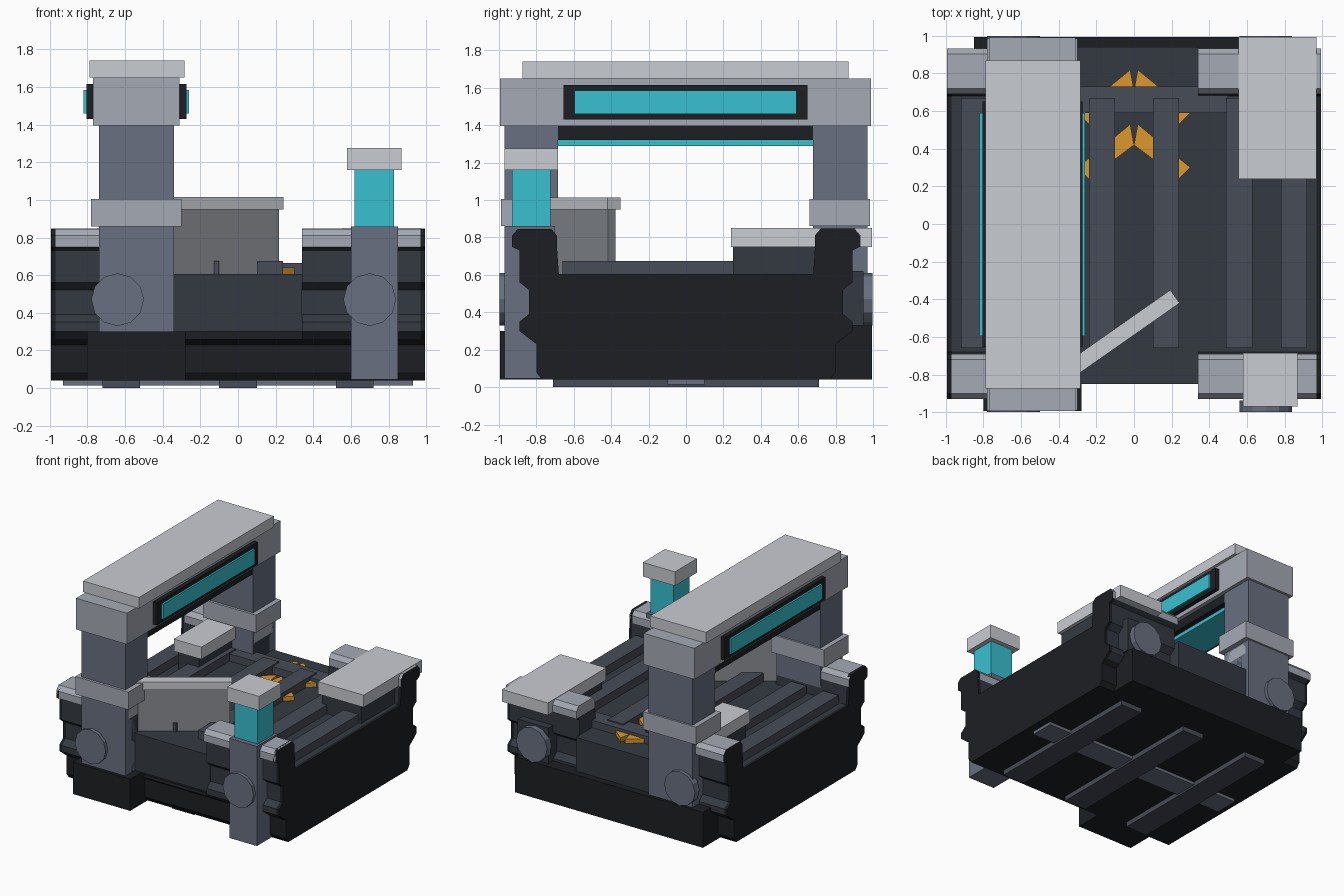
import bpy, math
from mathutils import Matrix

if "Cube" in bpy.data.objects:
    bpy.data.objects.remove(bpy.data.objects["Cube"])


def material(name, hexcode):
    m = bpy.data.materials.new(name)
    rgb = [int(hexcode[i:i + 2], 16) / 255 for i in (0, 2, 4)]
    m.diffuse_color = [((c + 0.055) / 1.055) ** 2.4 if c > 0.04 else c / 12.9 for c in rgb] + [1]
    m.use_nodes = True
    m.node_tree.nodes["Principled BSDF"].inputs["Base Color"].default_value = m.diffuse_color
    return m


BLACK = material("black", "1d1f23")
DARK = material("dark_hull", "343a42")
SLAT = material("slat_grey", "474c57")
STEEL = material("steel", "687080")
TRIM = material("trim", "a5aab4")
LIGHT = material("light_cap", "c9ccd2")
PANEL = material("panel_grey", "888b91")
CYAN = material("cyan_glow", "38c0d0")
ORANGE = material("orange", "dc992c")


def mesh(name, verts, faces, mat):
    me = bpy.data.meshes.new(name)
    me.from_pydata(verts, [], faces)
    me.materials.append(mat)
    ob = bpy.data.objects.new(name, me)
    bpy.context.collection.objects.link(ob)
    return ob


def prism(name, profile, x0, x1, mat):
    """Extrude a counter-clockwise (y, z) profile along x."""
    n = len(profile)
    verts = [(x, y, z) for x in (x0, x1) for y, z in profile]
    faces = [tuple(reversed(range(n))), tuple(range(n, 2 * n))]
    faces += [(i, (i + 1) % n, n + (i + 1) % n, n + i) for i in range(n)]
    return mesh(name, verts, faces, mat)


def box(name, x0, x1, y0, y1, z0, z1, mat):
    return prism(name, [(y0, z0), (y1, z0), (y1, z1), (y0, z1)], x0, x1, mat)


def turned_box(name, cx, cy, length, width, z0, z1, deg, mat):
    ob = box(name, -length / 2, length / 2, -width / 2, width / 2, z0, z1, mat)
    ob.data.transform(Matrix.Translation((cx, cy, 0)) @ Matrix.Rotation(math.radians(deg), 4, 'Z'))
    return ob


def hub(name, x, y):
    bpy.ops.mesh.primitive_cylinder_add(vertices=12, radius=0.14, depth=0.06,
                                        location=(x, y, 0.47), rotation=(math.pi / 2, 0, 0))
    ob = bpy.context.object
    ob.name = name
    ob.data.materials.append(STEEL)


# hull: notched front/back profile, mirrored in y
right_edge = [(0.84, 0.26), (0.89, 0.30), (0.89, 0.35), (0.84, 0.39), (0.84, 0.52),
              (0.89, 0.56), (0.89, 0.73), (0.93, 0.75)]
cap_edge = [(0.93, 0.75), (0.93, 0.81), (0.90, 0.845), (0.72, 0.845), (0.69, 0.81), (0.69, 0.75)]
foot_edge = [(0.77, 0.04), (0.80, 0.08), (0.80, 0.23), (0.84, 0.26)]
hull_edge = right_edge + [(0.69, 0.75), (0.68, 0.605)]
plate_edge = foot_edge + right_edge[1:] + cap_edge[1:] + [(0.68, 0.605)]


def both_ends(edge):
    return edge + [(-y, z) for y, z in reversed(edge)]


def flip(edge):
    return [(-y, z) for y, z in reversed(edge)]


prism("lower_hull", both_ends(foot_edge), -0.97, 0.97, BLACK)
box("center_hull", -0.34, 0.34, -0.85, 0.94, 0.30, 0.605, DARK)
box("center_sill", -0.34, 0.34, -0.80, 0.80, 0.25, 0.31, BLACK)
for s, side in ((-1, "left"), (1, "right")):
    a, b = sorted((s * 0.34, s * 0.97))
    prism("upper_hull_" + side, both_ends(hull_edge), a, b, DARK)
    a, b = sorted((s * 0.97, s * 0.995))
    prism("end_plate_" + side, both_ends(plate_edge), a, b, BLACK)
    a, b = sorted((s * 0.34, s * 0.994))
    prism("back_corner_cap_" + side, [(y + 0.003 * (y > .8), z + 0.002) for y, z in cap_edge], a, b, TRIM)
    prism("front_corner_cap_" + side, flip(cap_edge), a, b, TRIM)
box("back_plate", -0.85, 0.85, 0.20, 0.995, 0.04, 0.33, BLACK)
box("back_hub_mount", 0.58, 0.86, 0.80, 0.95, 0.33, 0.62, DARK)
box("gantry_foot", -0.80, -0.28, -0.995, -0.69, 0.04, 0.30, BLACK)

# underside runners
for x in (-0.62, 0, 0.62):
    box("runner", x - 0.1, x + 0.1, -0.71, 0.71, 0.0, 0.04, SLAT)
box("cross_runner", -0.93, 0.93, -0.1, 0.1, 0.015, 0.04, STEEL)

# deck slats and cross strip
for s in (-1, 1):
    for x in (0.17, 0.56, 0.85):
        box("deck_slat", s * x - 0.07, s * x + 0.07, -0.66, 0.67, 0.60, 0.675, SLAT)
box("deck_cross_strip", -0.50, 0.50, 0.59, 0.73, 0.60, 0.665, SLAT)

# orange chevrons made of paired slanted bars
for apex in (0.53, 0.82):
    for s in (-1, 1):
        prof = [(0, apex - 0.11), (0.24, apex - 0.29), (0.30, apex - 0.23), (0.02, apex)]
        v = [(s * x, y, z) for z in (0.60, 0.64) for x, y in prof]
        f = [(3, 2, 1, 0), (4, 5, 6, 7)] + [(i, (i + 1) % 4, 4 + (i + 1) % 4, 4 + i) for i in range(4)]
        mesh("chevron_bar", v, f if s > 0 else [q[::-1] for q in f], ORANGE)

# gantry
for y0, y1, end in ((-0.97, -0.685, "front"), (0.68, 0.97, "back")):
    box("gantry_column_" + end, -0.74, -0.34, y0, y1, 0.30, 1.40, STEEL)
    box("gantry_collar_" + end, -0.78, -0.30, y0 - 0.02, y1 + 0.015, 0.86, 1.005, TRIM)
box("gantry_beam", -0.77, -0.31, -0.995, 0.99, 1.395, 1.65, TRIM)
box("gantry_top", -0.79, -0.285, -0.875, 0.87, 1.65, 1.74, LIGHT)
box("screen_frame", -0.805, -0.275, -0.655, 0.65, 1.43, 1.615, BLACK)
box("screen", -0.82, -0.26, -0.595, 0.59, 1.46, 1.585, CYAN)
box("lamp_housing", -0.735, -0.345, -0.79, 0.79, 1.32, 1.40, BLACK)
box("lamp_strip", -0.69, -0.39, -0.69, 0.69, 1.29, 1.325, CYAN)

# beacon post
box("beacon_post", 0.60, 0.85, -0.97, -0.70, 0.045, 0.86, STEEL)
box("beacon_light", 0.62, 0.83, -0.93, -0.725, 0.86, 1.16, CYAN)
box("beacon_cap", 0.58, 0.87, -0.97, -0.685, 1.16, 1.275, LIGHT)

# side hubs
for s, end in ((-1, "front"), (1, "back")):
    hub("left_hub_" + end, -0.64, s * 0.968)
    hub("right_hub_" + end, 0.70, s * 0.968)

# rear arms reaching over the deck
for x0, x1, y1, side in ((0.555, 0.97, 0.995, "right"), (-0.75, -0.50, 0.90, "left")):
    box("arm_body_" + side, x0 + 0.03, x1 - 0.03, 0.25, 0.80, 0.60, 0.75, DARK)
    box("arm_top_" + side, x0, x1, 0.24, y1, 0.75, 0.85, LIGHT)

# slanted barrier
turned_box("barrier_panel", -0.115, -0.62, 0.78, 0.05, 0.60, 0.95, 35, PANEL)
turned_box("barrier_rail", -0.11, -0.615, 0.80, 0.085, 0.95, 1.015, 35, LIGHT)
